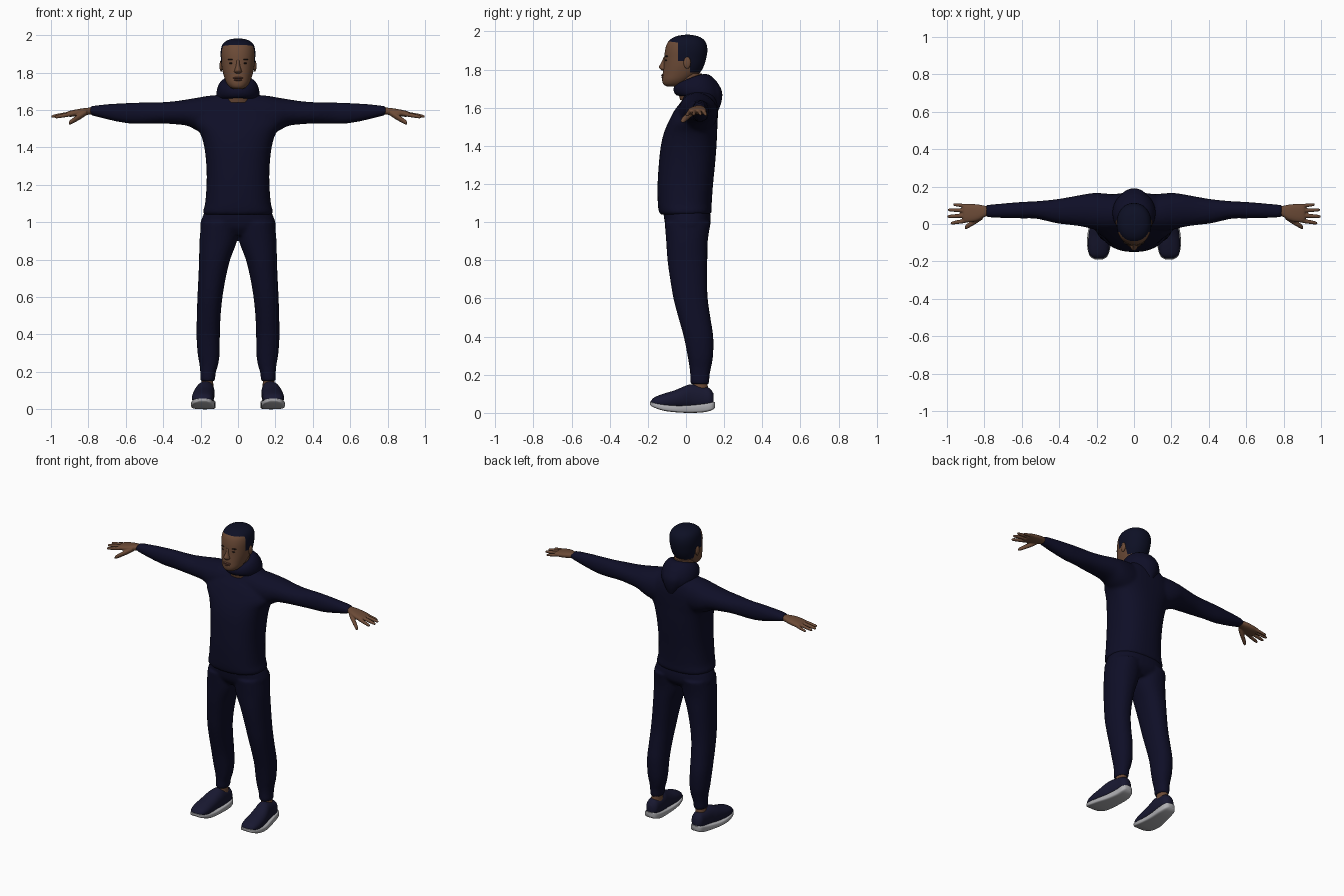
import bpy, bmesh, math
from mathutils import Vector, Matrix


def material(name, rgb):
    m = bpy.data.materials.new(name)
    m.diffuse_color = (*rgb, 1)
    return m


NAVY = material("navy cloth", (0.0045, 0.0045, 0.02))
HAIR = material("dark hair", (0.004, 0.005, 0.018))
SKIN = material("brown skin", (0.15, 0.07, 0.038))
LIPS = material("lips", (0.12, 0.048, 0.034))
DARK = material("eyes and brows", (0.015, 0.009, 0.008))
SHOE = material("shoe fabric", (0.009, 0.009, 0.03))
SOLE = material("pale sole", (0.42, 0.42, 0.44))


def smooth_rows(rows, steps):
    """Catmull-Rom interpolation between cross-sections."""
    out = []
    for i in range(len(rows) - 1):
        quad = zip(rows[max(i - 1, 0)], rows[i], rows[i + 1], rows[min(i + 2, len(rows) - 1)])
        quad = list(quad)
        for s in range(steps):
            t = s / steps
            out.append([0.5 * (2 * b + (c - a) * t + (2 * a - 5 * b + 4 * c - d) * t * t
                               + (3 * b - a - 3 * c + d) * t ** 3) for a, b, c, d in quad])
    return out + [list(rows[-1])]


def loft(bm, axis, rows, power=2.0, sides=32, steps=4, mirror=False):
    """Rows: position, low/high of the first other axis, low/high of the second."""
    others = [k for k in range(3) if k != axis]
    for sign in ((1, -1) if mirror else (1,)):
        rings = []
        for pos, a0, a1, b0, b1 in smooth_rows(rows, steps):
            ring = []
            for k in range(sides):
                t = 2 * math.pi * k / sides
                c, s = math.cos(t), math.sin(t)
                co = [0, 0, 0]
                co[axis] = pos
                co[others[0]] = (a0 + a1) / 2 + (a1 - a0) / 2 * math.copysign(abs(c) ** (2 / power), c)
                co[others[1]] = (b0 + b1) / 2 + (b1 - b0) / 2 * math.copysign(abs(s) ** (2 / power), s)
                co[0] *= sign
                ring.append(bm.verts.new(co))
            rings.append(ring)
        for r0, r1 in zip(rings, rings[1:]):
            for k in range(sides):
                n = (k + 1) % sides
                bm.faces.new((r0[k], r0[n], r1[n], r1[k]))
        bm.faces.new(rings[0])
        bm.faces.new(rings[-1])


def ball(bm, center, radii, mirror=False):
    for sign in ((1, -1) if mirror else (1,)):
        mat = Matrix.Translation((center[0] * sign, center[1], center[2])) @ Matrix.Diagonal((*radii, 1))
        bmesh.ops.create_uvsphere(bm, u_segments=20, v_segments=12, radius=1, matrix=mat)


def finish(bm, name, mats, voxel=0, iterations=3):
    bmesh.ops.recalc_face_normals(bm, faces=bm.faces)
    me = bpy.data.meshes.new(name)
    bm.to_mesh(me)
    bm.free()
    ob = bpy.data.objects.new(name, me)
    bpy.context.collection.objects.link(ob)
    for m in mats:
        me.materials.append(m)
    me.shade_smooth()
    me.set_sharp_from_angle(angle=math.radians(50))
    if voxel:
        # fuse overlapping parts into one soft skin
        r = ob.modifiers.new("fuse", 'REMESH')
        r.mode = 'VOXEL'
        r.voxel_size = voxel
        r.use_smooth_shade = True
        s = ob.modifiers.new("soften", 'SMOOTH')
        s.factor = 0.5
        s.iterations = iterations
    return ob


# Sweatshirt: torso and sleeves
bm = bmesh.new()
torso = [(1.04, .178, -.132, .125), (1.055, .188, -.142, .135), (1.1, .176, -.148, .135),
         (1.2, .168, -.149, .142), (1.3, .169, -.143, .152), (1.4, .18, -.132, .16),
         (1.47, .2, -.115, .163), (1.53, .235, -.09, .166), (1.59, .22, -.058, .167),
         (1.64, .165, -.02, .16), (1.68, .11, -.01, .145), (1.71, .08, 0, .13)]
loft(bm, 2, [(z, -w, w, f, b) for z, w, f, b in torso], 2.4, 48)
loft(bm, 0, [(.04, -.04, .15, 1.46, 1.68), (.14, -.04, .162, 1.46, 1.678), (.21, -.03, .166, 1.485, 1.667),
             (.27, -.015, .158, 1.515, 1.657), (.34, -.005, .145, 1.524, 1.647), (.42, .005, .132, 1.528, 1.641),
             (.52, .028, .122, 1.526, 1.64), (.6, .03, .118, 1.53, 1.637), (.7, .032, .11, 1.55, 1.631),
             (.77, .035, .104, 1.568, 1.623), (.79, .038, .101, 1.571, 1.62)], 2.1, 32, mirror=True)
finish(bm, "sweatshirt", [NAVY], .01)

# Hood: a collar ring that thickens to the back, with a hanging pouch
bm = bmesh.new()
rings = []
for i in range(48):
    t = 2 * math.pi * i / 48
    back = (1 - math.cos(t)) / 2
    out = Vector((math.sin(t), -math.cos(t), 0))
    mid = Vector((.078 * math.sin(t), .042 - .08 * math.cos(t), 1.695 + .012 * math.sin(t) ** 2))
    wide, tall = .028 + .027 * back ** 2, .033 + .05 * back
    rings.append([bm.verts.new(mid + out * (wide * math.cos(u) - .02 * back * math.sin(u))
                               + Vector((0, 0, tall * math.sin(u))))
                  for u in (2 * math.pi * k / 20 for k in range(20))])
for i in range(48):
    r0, r1 = rings[i], rings[(i + 1) % 48]
    for k in range(20):
        n = (k + 1) % 20
        bm.faces.new((r0[k], r0[n], r1[n], r1[k]))
loft(bm, 2, [(1.55, -.01, .01, .12, .15), (1.59, -.035, .035, .1, .172), (1.64, -.06, .06, .09, .188),
             (1.69, -.07, .07, .09, .188), (1.74, -.06, .06, .085, .16)], 2)
finish(bm, "hood", [NAVY], .007, 2)

# Trousers: hips and two legs
bm = bmesh.new()
loft(bm, 2, [(.93, -.12, .12, -.07, .085), (.97, -.197, .197, -.102, .122), (1.02, -.193, .193, -.115, .13),
             (1.08, -.165, .165, -.12, .12)], 2.4, 40)
loft(bm, 2, [(.15, .127, .198, .027, .118), (.165, .122, .202, .022, .122), (.2, .118, .202, .022, .124),
             (.24, .106, .206, .018, .132), (.3, .098, .216, .008, .142), (.4, .097, .222, -.012, .143),
             (.5, .093, .22, -.04, .128), (.6, .083, .217, -.066, .114), (.7, .066, .212, -.083, .111),
             (.8, .042, .208, -.097, .112), (.9, .006, .206, -.104, .114), (1, 0, .196, -.112, .13)],
     2.2, 32, mirror=True)
finish(bm, "trousers", [NAVY], .009)

# Ankles
bm = bmesh.new()
loft(bm, 2, [(.08, .13, .2, .025, .12), (.13, .132, .197, .03, .115), (.19, .135, .19, .04, .11)], mirror=True)
finish(bm, "ankles", [SKIN])

# Shoes
bm = bmesh.new()
loft(bm, 1, [(-.185, .168, .208, .04, .062), (-.165, .142, .236, .03, .082), (-.12, .131, .246, .02, .1),
             (-.06, .129, .243, .02, .118), (-.01, .128, .234, .02, .139), (.03, .125, .222, .02, .15),
             (.09, .126, .212, .02, .14), (.125, .13, .208, .025, .128), (.145, .15, .192, .035, .1)],
     2.2, mirror=True)
finish(bm, "shoe_uppers", [SHOE])
bm = bmesh.new()
loft(bm, 1, [(-.19, .17, .207, .044, .058), (-.172, .142, .236, .03, .055), (-.12, .126, .25, .012, .045),
             (-.05, .123, .248, .003, .038), (.02, .122, .232, 0, .04), (.09, .12, .218, .003, .048),
             (.135, .13, .21, .014, .056), (.152, .15, .194, .028, .058)], 5, mirror=True)
finish(bm, "shoe_soles", [SOLE])

# Hands: palm, four fingers and thumb
bm = bmesh.new()
loft(bm, 0, [(.75, .045, .093, 1.578, 1.614), (.79, .042, .096, 1.576, 1.613), (.83, .02, .104, 1.57, 1.609),
             (.87, .01, .107, 1.565, 1.602), (.905, .01, .106, 1.564, 1.594), (.915, .02, .1, 1.57, 1.588)],
     2.5, mirror=True)
fingers = [((.88, .021, 1.58), (.98, .004, 1.562), .0115), ((.88, .046, 1.583), (.998, .04, 1.565), .0115),
           ((.88, .071, 1.583), (.995, .076, 1.566), .011), ((.88, .095, 1.58), (.967, .104, 1.562), .01),
           ((.81, .04, 1.587), (.905, -.02, 1.529), .017)]
for p, q, r in fingers:
    rows = []
    for t, k in ((0, .9), (.3, 1), (.7, .9), (.93, .72), (1, .35)):
        c = Vector(p).lerp(Vector(q), t)
        rows.append((c.x, c.y - r * k, c.y + r * k, c.z - r * k, c.z + r * k))
    loft(bm, 0, rows, 2, 14, 3, mirror=True)
finish(bm, "hands", [SKIN], .004, 2)

# Neck
bm = bmesh.new()
loft(bm, 2, [(1.64, -.07, .07, -.03, .11), (1.7, -.06, .06, -.045, .09), (1.78, -.06, .06, -.05, .085)])
finish(bm, "neck", [SKIN])

# Head, with the hairline cut into the skull
bm = bmesh.new()
skull = [(1.712, .022, -.1, -.04), (1.722, .044, -.118, -.01), (1.745, .062, -.125, .025),
         (1.78, .075, -.122, .07), (1.82, .085, -.117, .094), (1.86, .09, -.114, .106),
         (1.9, .093, -.11, .112), (1.935, .089, -.1, .107), (1.96, .075, -.08, .09),
         (1.976, .048, -.048, .06), (1.983, .012, -.005, .02)]
loft(bm, 2, [(z, -w, w, f, b) for z, w, f, b in skull], 2.15, 48)
for co, no in (((0, 0, 1.937), (0, .12, 1)), ((0, -.042, 0), (0, 1, 0)), ((0, 0, 1.845), (0, 0, 1)),
               ((0, .022, 0), (0, 1, 0)), ((0, 0, 1.785), (0, 0, 1))):
    bmesh.ops.bisect_plane(bm, geom=bm.verts[:] + bm.edges[:] + bm.faces[:], plane_co=co, plane_no=no)
for f in bm.faces:
    c = f.calc_center_median()
    hairy = c.z + .12 * c.y > 1.937 or (c.y > -.042 and c.z > 1.845) or (c.y > .022 and c.z > 1.785)
    f.material_index = int(hairy)
finish(bm, "head", [SKIN, HAIR])

# Nose and ears
bm = bmesh.new()
loft(bm, 2, [(1.795, -.012, .012, -.125, -.09), (1.804, -.021, .021, -.137, -.09), (1.815, -.018, .018, -.142, -.09),
             (1.84, -.011, .011, -.128, -.09), (1.868, -.009, .009, -.116, -.09)], 2, 20)
finish(bm, "nose", [SKIN])
bm = bmesh.new()
ball(bm, (.09, .006, 1.836), (.009, .019, .031), True)
finish(bm, "ears", [SKIN])

# Lips, eyes and brows
bm = bmesh.new()
ball(bm, (0, -.118, 1.771), (.027, .012, .006))
ball(bm, (0, -.117, 1.761), (.023, .013, .007))
finish(bm, "lips", [LIPS])
bm = bmesh.new()
ball(bm, (.034, -.102, 1.85), (.014, .008, .005), True)
ball(bm, (.036, -.099, 1.87), (.02, .0105, .004), True)
finish(bm, "eyes_and_brows", [DARK])
